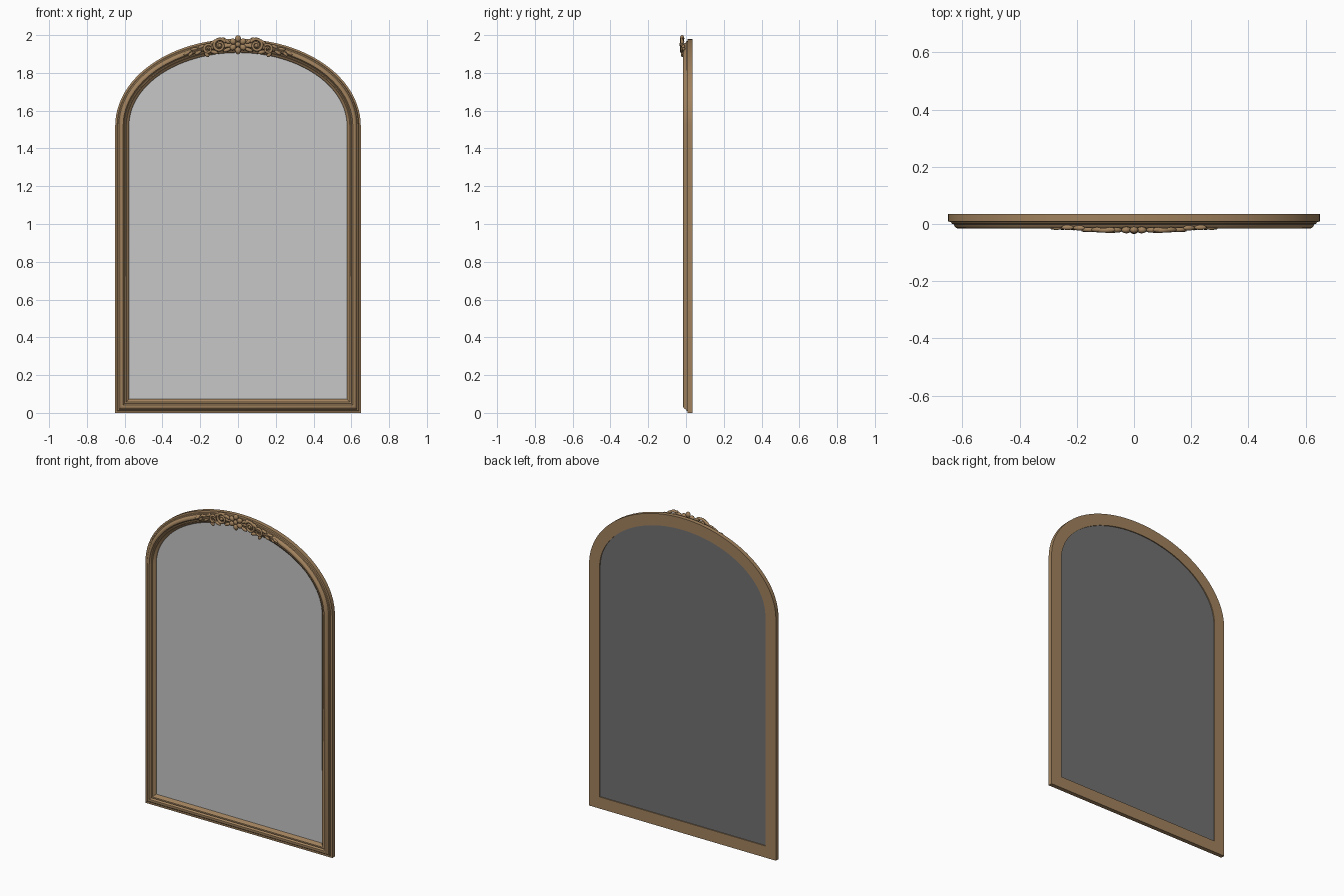
import bpy, bmesh, math
from mathutils import Matrix, Vector

if "Cube" in bpy.data.objects:
    bpy.data.objects.remove(bpy.data.objects["Cube"])

HALF, SPRING, RISE, SEG = 0.65, 1.52, 0.46, 48


def material(name, rgb):
    m = bpy.data.materials.new(name)
    m.diffuse_color = (*rgb, 1)
    m.use_nodes = True
    m.node_tree.nodes["Principled BSDF"].inputs["Base Color"].default_value = m.diffuse_color
    return m


WOOD = material("gilded wood", (0.36, 0.225, 0.112))
GLASS = material("silver glass", (0.57, 0.57, 0.57))
BACK = material("dark backing", (0.165, 0.165, 0.165))


def outline(d):
    """Arched outline, inset by d, as (x, z) points."""
    pts = [(-HALF + d, d), (HALF - d, d)]
    for i in range(SEG + 1):
        a = math.pi * i / SEG
        pts.append(((HALF - d) * math.cos(a), SPRING + (RISE - d) * math.sin(a)))
    return pts


def finish(name, bm, mat, angle=35):
    bmesh.ops.recalc_face_normals(bm, faces=bm.faces)
    me = bpy.data.meshes.new(name)
    bm.to_mesh(me)
    bm.free()
    ob = bpy.data.objects.new(name, me)
    bpy.context.collection.objects.link(ob)
    me.materials.append(mat)
    smooth(ob, angle)
    return ob


def smooth(ob, angle=35):
    bpy.ops.object.select_all(action='DESELECT')
    ob.select_set(True)
    bpy.context.view_layer.objects.active = ob
    bpy.ops.object.shade_smooth_by_angle(angle=math.radians(angle))


def bridge(bm, a, b):
    n = len(a)
    for i in range(n):
        bm.faces.new((a[i], a[(i + 1) % n], b[(i + 1) % n], b[i]))


# Frame: moulding section (inset, y) carried round the arched outline
SECTION = [(0, 0.035), (0, 0.009), (0.010, 0.007), (0.013, 0.001), (0.019, -0.001),
           (0.023, -0.009), (0.028, -0.014), (0.035, -0.016), (0.042, -0.014),
           (0.046, -0.008), (0.049, -0.004), (0.053, -0.006), (0.058, -0.005),
           (0.061, 0.000), (0.066, 0.003), (0.070, 0.006), (0.073, 0.012), (0.073, 0.035)]
bm = bmesh.new()
rings = [[bm.verts.new((x, y, z)) for x, z in outline(d)] for d, y in SECTION]
for k in range(len(rings)):
    bridge(bm, rings[k], rings[(k + 1) % len(rings)])
finish("arched_frame", bm, WOOD)


# Glass and backing panels
def panel(name, y0, y1, mat):
    bm = bmesh.new()
    a, b = [[bm.verts.new((x, y, z)) for x, z in outline(0.0725)] for y in (y0, y1)]
    bm.faces.new(a)
    bm.faces.new(b)
    bridge(bm, a, b)
    finish(name, bm, mat)


panel("mirror_glass", 0.012, 0.017, GLASS)
panel("backing_board", 0.017, 0.029, BACK)


# Crest helpers
def blob(bm, x, z, rx, rz, y=-0.02, ry=0.01, turn=0):
    """Flattened ellipsoid lying on the frame, turned in the front plane."""
    m = (Matrix.Translation((x, y, z)) @ Matrix.Rotation(-turn, 4, 'Y')
         @ Matrix.Diagonal((rx, ry, rz, 1)))
    bmesh.ops.create_uvsphere(bm, u_segments=14, v_segments=8, radius=1, matrix=m)


def scroll(name, pts, thick, y):
    """Tapering carved tube through (x, z) points."""
    cu = bpy.data.curves.new(name, 'CURVE')
    cu.dimensions = '3D'
    cu.bevel_depth, cu.bevel_resolution, cu.use_fill_caps = thick, 2, True
    sp = cu.splines.new('POLY')
    sp.points.add(len(pts) - 1)
    for i, (p, (x, z)) in enumerate(zip(sp.points, pts)):
        p.co = (x, y, z, 1)
        p.radius = 1 - 0.45 * i / len(pts)
    ob = bpy.data.objects.new(name, cu)
    bpy.context.collection.objects.link(ob)
    bpy.ops.object.select_all(action='DESELECT')
    ob.select_set(True)
    bpy.context.view_layer.objects.active = ob
    bpy.ops.object.convert(target='MESH')
    ob = bpy.context.view_layer.objects.active
    ob.data.materials.clear()
    ob.data.materials.append(WOOD)
    smooth(ob, 50)


def spiral(cx, cz, r0, r1, start, turns, s, n=36):
    pts = []
    for i in range(n + 1):
        t = i / n
        a, r = start + turns * 2 * math.pi * t, r0 + (r1 - r0) * t
        pts.append((s * (cx + r * math.cos(a)), cz + r * math.sin(a)))
    return pts


# Central rosette
bm = bmesh.new()
for i in range(6):
    a = math.pi / 2 + i * math.pi / 3
    blob(bm, 0.031 * math.cos(a), 1.951 + 0.031 * math.sin(a), 0.018, 0.0155,
         y=-0.021, ry=0.012, turn=a)
blob(bm, 0, 1.951, 0.014, 0.014, y=-0.025, ry=0.01)
blob(bm, 0, 1.911, 0.012, 0.013, y=-0.018)
finish("crest_rosette", bm, WOOD, 60)

# Paired scrolls and leaves
for s, side in ((1, "right"), (-1, "left")):
    scroll("inner_scroll_" + side, spiral(0.098, 1.945, 0.036, 0.008, 2.6, -1.6, s), 0.009, -0.022)
    scroll("outer_scroll_" + side, spiral(0.158, 1.926, 0.026, 0.007, 2.4, -1.4, s), 0.008, -0.020)
    stem = [(s * (0.12 + 0.17 * t), 1.902 + 0.022 * math.sin(math.pi * t) - 0.006 * t)
            for t in [i / 16 for i in range(17)]]
    scroll("trailing_stem_" + side, stem, 0.006, -0.015)

    bm = bmesh.new()
    # x, z, length, width, turn, y
    for x, z, rx, rz, turn, y in (
            (0.060, 1.968, 0.022, 0.010, 0.5, -0.021), (0.058, 1.922, 0.022, 0.010, -0.4, -0.021),
            (0.098, 1.945, 0.011, 0.011, 0, -0.022), (0.085, 1.979, 0.020, 0.007, -0.2, -0.020),
            (0.130, 1.963, 0.024, 0.009, -0.6, -0.020), (0.125, 1.910, 0.022, 0.010, 0.3, -0.020),
            (0.165, 1.898, 0.017, 0.011, 0.9, -0.018), (0.192, 1.940, 0.022, 0.009, -0.4, -0.014),
            (0.210, 1.908, 0.022, 0.009, -0.6, -0.013), (0.232, 1.926, 0.022, 0.008, -0.1, -0.012),
            (0.250, 1.900, 0.018, 0.008, -0.8, -0.012), (0.272, 1.903, 0.021, 0.007, -0.45, -0.012)):
        blob(bm, s * x, z, rx, rz, y=y, ry=0.009, turn=s * turn)
    finish("crest_leaves_" + side, bm, WOOD, 60)
